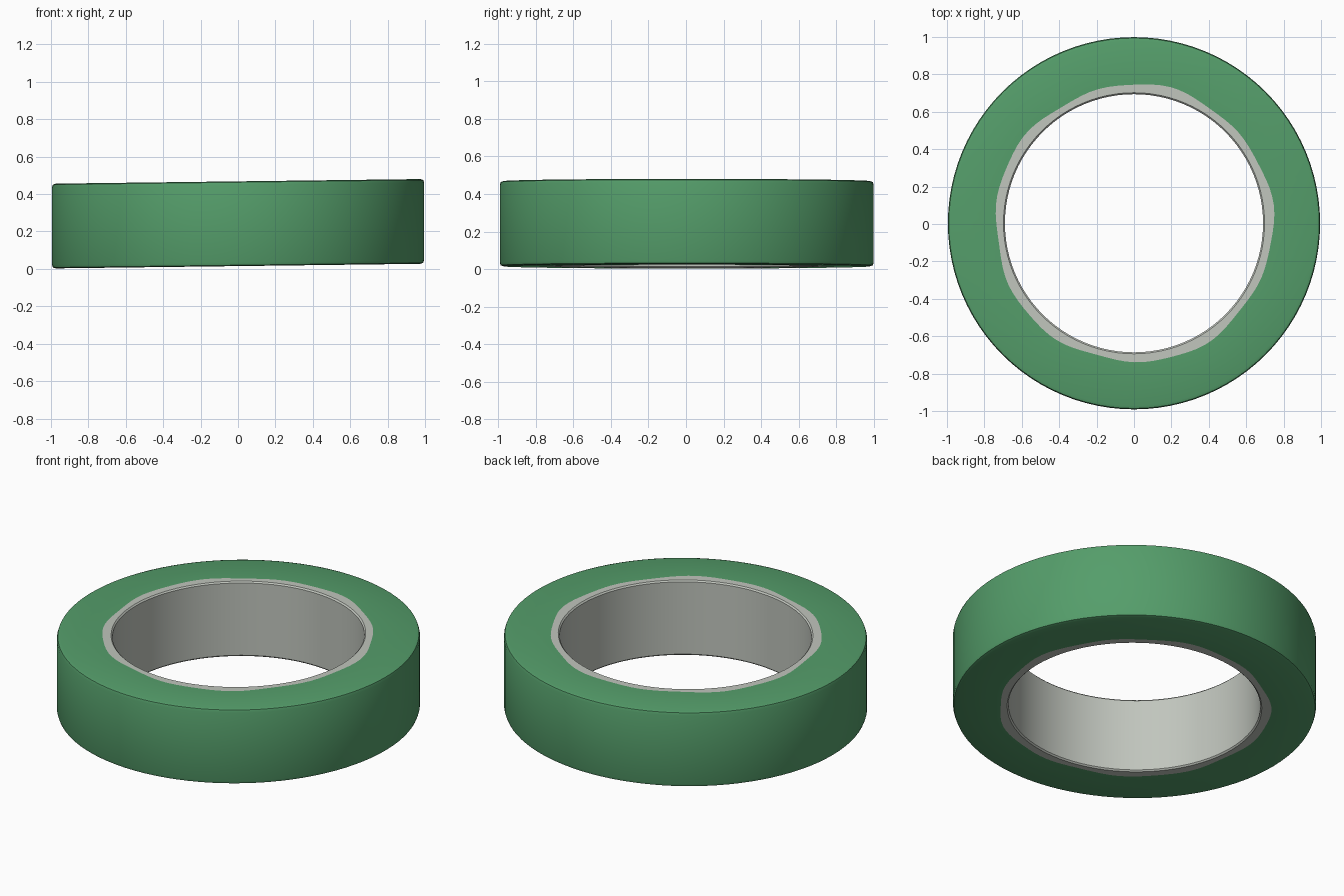
import bpy
import math

cube = bpy.data.objects.get("Cube")
if cube:
    bpy.data.objects.remove(cube, do_unlink=True)

SEGMENTS = 96
BOTTOM, TOP = 0.015, 0.468
OUTER, SEAM, INNER = 0.995, 0.742, 0.69
TILT = 0.0125


def make_material(name, color):
    mat = bpy.data.materials.new(name)
    mat.use_nodes = True
    mat.diffuse_color = color
    mat.node_tree.nodes["Principled BSDF"].inputs["Base Color"].default_value = color
    return mat


def seam_wobble(angle):
    # Slightly uneven line where the tape meets the core
    return 0.007 * math.sin(5 * angle + 1) + 0.005 * math.sin(11 * angle)


def lathe(name, profile, mat):
    # Spin a (radius, height) profile around z; the roll leans a little along x
    verts, faces = [], []
    rows = len(profile)
    for i in range(SEGMENTS):
        angle = math.tau * i / SEGMENTS
        for radius, height in profile:
            r = radius + (seam_wobble(angle) if radius == SEAM else 0)
            x, y = r * math.cos(angle), r * math.sin(angle)
            verts.append((x, y + 0.004, height + TILT * x))
        j = (i + 1) % SEGMENTS
        for k in range(rows - 1):
            faces.append((i * rows + k, j * rows + k,
                          j * rows + k + 1, i * rows + k + 1))
    mesh = bpy.data.meshes.new(name)
    mesh.from_pydata(verts, [], faces)
    mesh.materials.append(mat)
    obj = bpy.data.objects.new(name, mesh)
    bpy.context.collection.objects.link(obj)
    bpy.ops.object.select_all(action="DESELECT")
    obj.select_set(True)
    bpy.context.view_layer.objects.active = obj
    bpy.ops.object.shade_smooth_by_angle(angle=math.radians(35))
    return obj


green = make_material("tape green", (0.09, 0.34, 0.145, 1))
grey = make_material("core grey", (0.53, 0.56, 0.51, 1))

# Wound tape: underside, rounded outer wall, upper side
lathe("tape_winding", [
    (SEAM, BOTTOM), (OUTER - 0.02, BOTTOM), (OUTER - 0.005, BOTTOM + 0.005),
    (OUTER, BOTTOM + 0.02), (OUTER, TOP - 0.02), (OUTER - 0.005, TOP - 0.005),
    (OUTER - 0.02, TOP), (SEAM, TOP)], green)

# Core: upper lip, inner wall, lower lip
lathe("cardboard_core", [
    (SEAM, TOP), (INNER + 0.008, TOP), (INNER, TOP - 0.008),
    (INNER, BOTTOM + 0.008), (INNER + 0.008, BOTTOM), (SEAM, BOTTOM)], grey)
